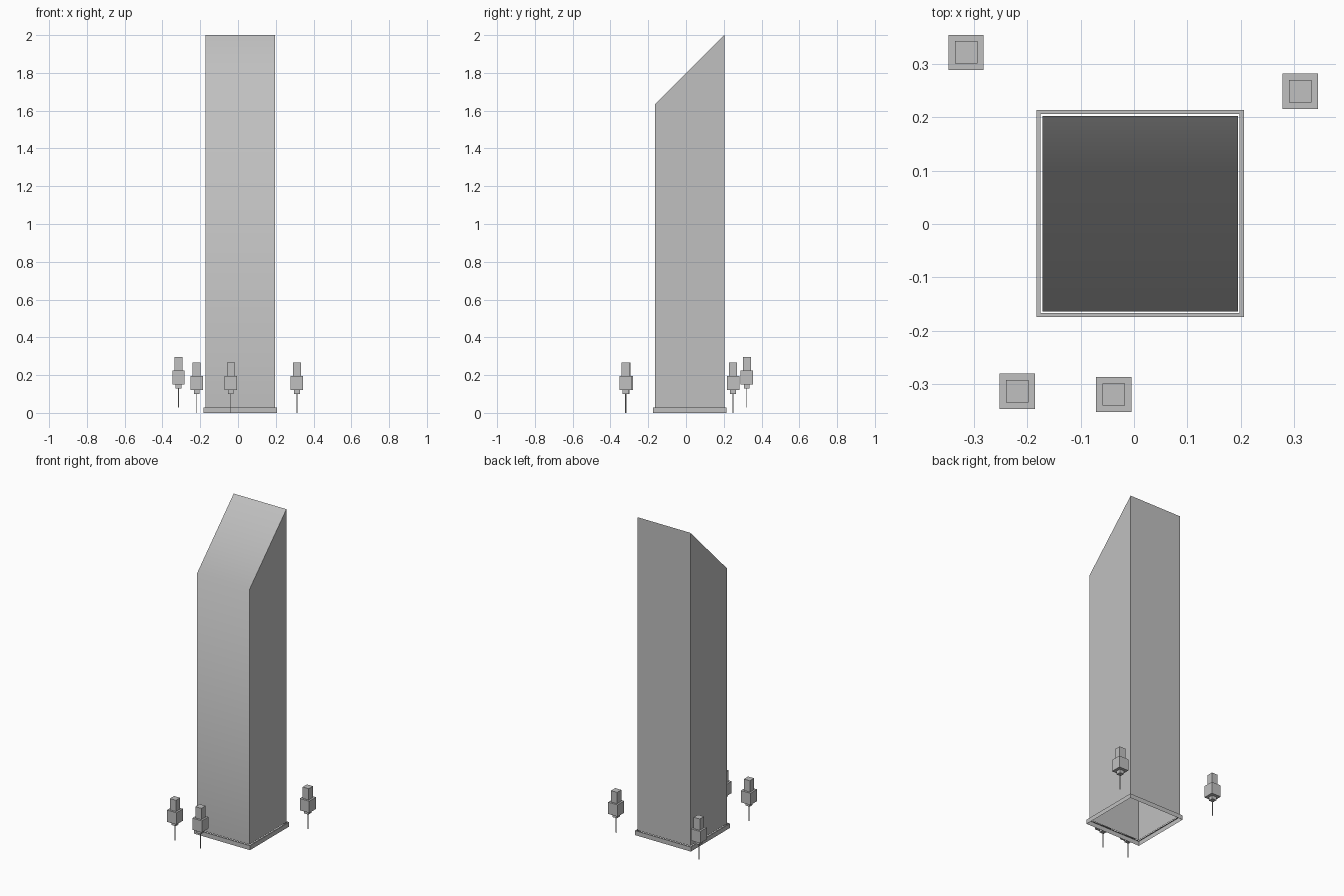
import bpy
import bmesh
from math import radians
from mathutils import Matrix, Vector

old = bpy.data.objects.get("Cube")
if old:
    bpy.data.objects.remove(old, do_unlink=True)

grey = bpy.data.materials.new("concrete_grey")
grey.use_nodes = True
colour = (0.53, 0.53, 0.53, 1)
grey.diffuse_color = colour
grey.node_tree.nodes["Principled BSDF"].inputs["Base Color"].default_value = colour

CENTRE = (0.0115, 0.0195)      # tower axis
HALF, LEDGE = 0.1835, 0.011    # tower half width, plinth overhang
PLINTH, EAVE, TOP = 0.028, 1.635, 2.0


def finish(bm, name):
    mesh = bpy.data.meshes.new(name)
    bm.to_mesh(mesh)
    bm.free()
    mesh.materials.append(grey)
    obj = bpy.data.objects.new(name, mesh)
    bpy.context.collection.objects.link(obj)
    return obj


def add_box(bm, x, y, width, z0, z1):
    place = Matrix.Translation((x, y, (z0 + z1) / 2))
    size = Matrix.Diagonal((width, width, z1 - z0, 1))
    return bmesh.ops.create_cube(bm, size=1, matrix=place @ size)["verts"]


def facing(bm, direction):
    bm.normal_update()
    return [f for f in bm.faces if f.normal.dot(Vector(direction)) > 0.5]


# Tower: open-bottomed shaft with a roof sloping down to the front
bm = bmesh.new()
verts = add_box(bm, *CENTRE, HALF * 2, PLINTH, TOP)
for v in verts:
    if v.co.z > PLINTH + 0.1 and v.co.y < CENTRE[1]:
        v.co.z = EAVE
bmesh.ops.delete(bm, geom=facing(bm, (0, 0, -1)), context='FACES')
tower = finish(bm, "tower")
tower.data.polygons.foreach_set("use_smooth", [True] * len(tower.data.polygons))
tower.data.set_sharp_from_angle(angle=radians(50))

# Plinth: hollow skirt with a narrow ledge around the shaft
bm = bmesh.new()
add_box(bm, *CENTRE, (HALF + LEDGE) * 2, 0, PLINTH)
bmesh.ops.delete(bm, geom=facing(bm, (0, 0, -1)), context='FACES')
lid = facing(bm, (0, 0, 1))
bmesh.ops.inset_individual(bm, faces=lid, thickness=LEDGE)
bmesh.ops.delete(bm, geom=lid, context='FACES')
finish(bm, "plinth")

# Blocky trees: stacked cubes on a thin trunk (width, bottom, top)
TREE_PARTS = {
    "trunk": (0.004, 0, 0.1),
    "lower_leaves": (0.03, 0.1, 0.122),
    "middle_leaves": (0.066, 0.122, 0.196),
    "upper_leaves": (0.042, 0.196, 0.267),
}
TREES = {
    "back_right": (-0.315, 0.322, 0.028),
    "back_left": (0.312, 0.249, 0),
    "front_right": (-0.219, -0.314, 0),
    "front_middle": (-0.038, -0.32, 0),
}
for place, (x, y, lift) in TREES.items():
    for part, (width, z0, z1) in TREE_PARTS.items():
        bm = bmesh.new()
        add_box(bm, x, y, width, z0 + lift, z1 + lift)
        finish(bm, f"{place}_tree_{part}")
